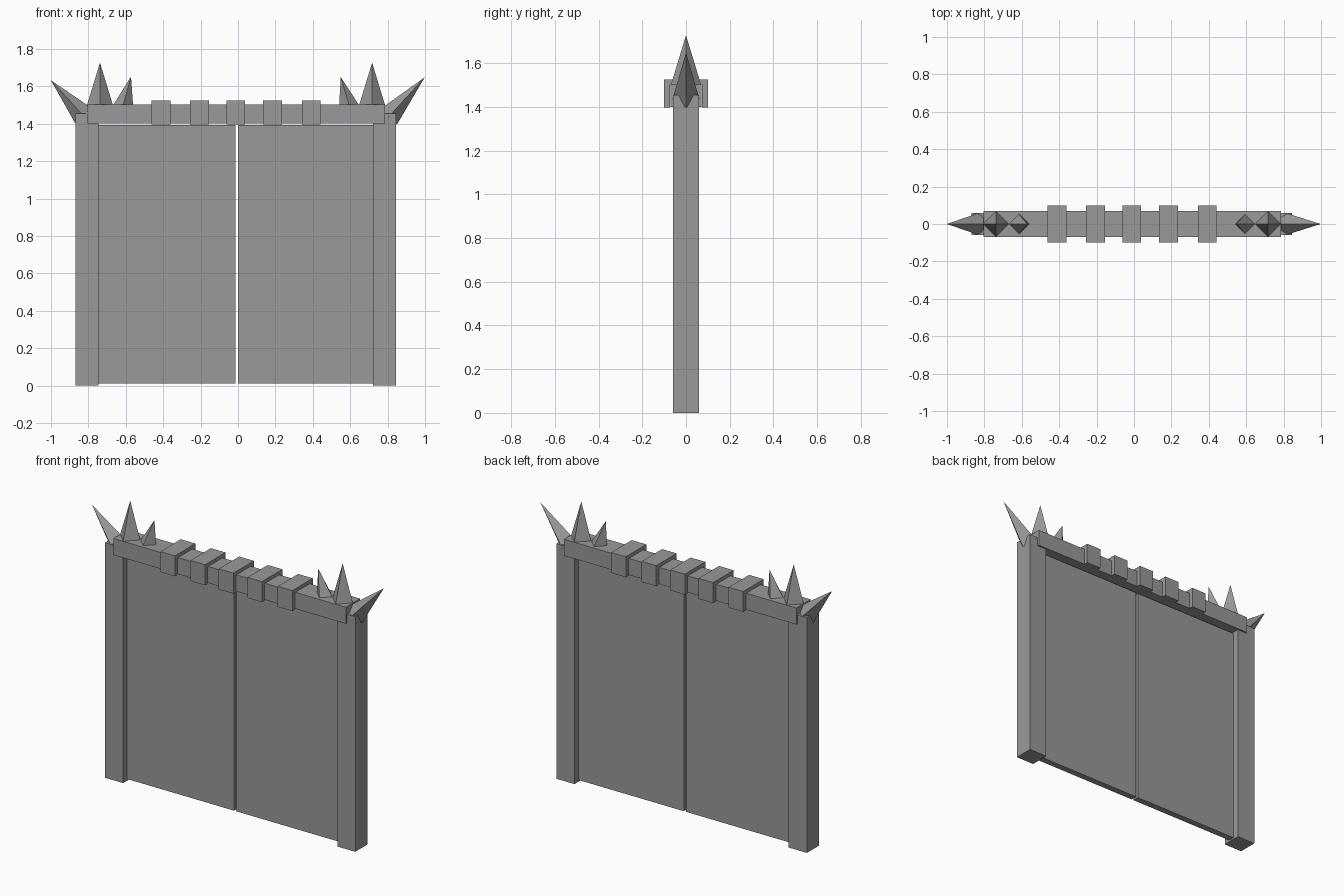
import bpy
from mathutils import Vector

cube = bpy.data.objects.get("Cube")
if cube:
    bpy.data.objects.remove(cube, do_unlink=True)

grey = bpy.data.materials.new("plain grey")
grey.use_nodes = True
colour = (0.32, 0.32, 0.32, 1)
grey.diffuse_color = colour
grey.node_tree.nodes["Principled BSDF"].inputs["Base Color"].default_value = colour


def add_mesh(name, verts, faces):
    mesh = bpy.data.meshes.new(name)
    mesh.from_pydata(verts, [], faces)
    mesh.materials.append(grey)
    obj = bpy.data.objects.new(name, mesh)
    bpy.context.collection.objects.link(obj)
    return obj


def prism(name, profile, x0, x1):
    """Extrude a counter-clockwise (y, z) profile along x."""
    n = len(profile)
    verts = [(x, y, z) for x in (x0, x1) for y, z in profile]
    faces = [tuple(reversed(range(n))), tuple(range(n, 2 * n))]
    faces += [(i, (i + 1) % n, n + (i + 1) % n, n + i) for i in range(n)]
    return add_mesh(name, verts, faces)


def box(name, x0, x1, depth, z0, z1):
    return prism(name, [(-depth, z0), (depth, z0), (depth, z1), (-depth, z1)], x0, x1)


def spike(name, base, apex, radius, upright=False):
    """Four-sided spike with a diamond base, square to its axis unless upright."""
    base, apex = Vector((base[0], 0, base[1])), Vector((apex[0], 0, apex[1]))
    axis = Vector((0, 0, 1)) if upright else (apex - base).normalized()
    side = Vector((0, 1, 0))
    across = side.cross(axis)
    ring = [base + d * radius for d in (across, side, -across, -side)]
    faces = [(3, 2, 1, 0)] + [(i, (i + 1) % 4, 4) for i in range(4)]
    return add_mesh(name, ring + [apex], faces)


# Posts and the two door leaves
box("right_post", -0.87, -0.745, 0.06, 0, 1.455)
box("left_post", 0.722, 0.845, 0.06, 0, 1.455)
box("right_door", -0.745, -0.013, 0.02, 0.01, 1.392)
box("left_door", 0.0, 0.722, 0.02, 0.01, 1.392)

# Lintel across the top
box("lintel", -0.805, 0.787, 0.07, 1.40, 1.502)

# Brackets folded over the lintel
bracket = [(-0.1, 1.397), (-0.074, 1.397), (-0.074, 1.501), (0.074, 1.501),
           (0.074, 1.397), (0.1, 1.397), (0.1, 1.524), (-0.1, 1.524)]
for i, x in enumerate((-0.412, -0.206, -0.012, 0.184, 0.392)):
    prism(f"bracket_{i + 1}", bracket, x - 0.05, x + 0.05)

# Spike clusters at both ends
spike("right_outer_spike", (-0.827, 1.444), (-1.0, 1.632), 0.06)
spike("left_outer_spike", (0.805, 1.437), (0.998, 1.648), 0.061)
spike("right_tall_spike", (-0.738, 1.497), (-0.738, 1.727), 0.07, True)
spike("left_tall_spike", (0.717, 1.497), (0.717, 1.727), 0.07, True)
spike("right_small_spike", (-0.615, 1.497), (-0.572, 1.652), 0.054, True)
spike("left_small_spike", (0.595, 1.497), (0.549, 1.65), 0.054, True)
